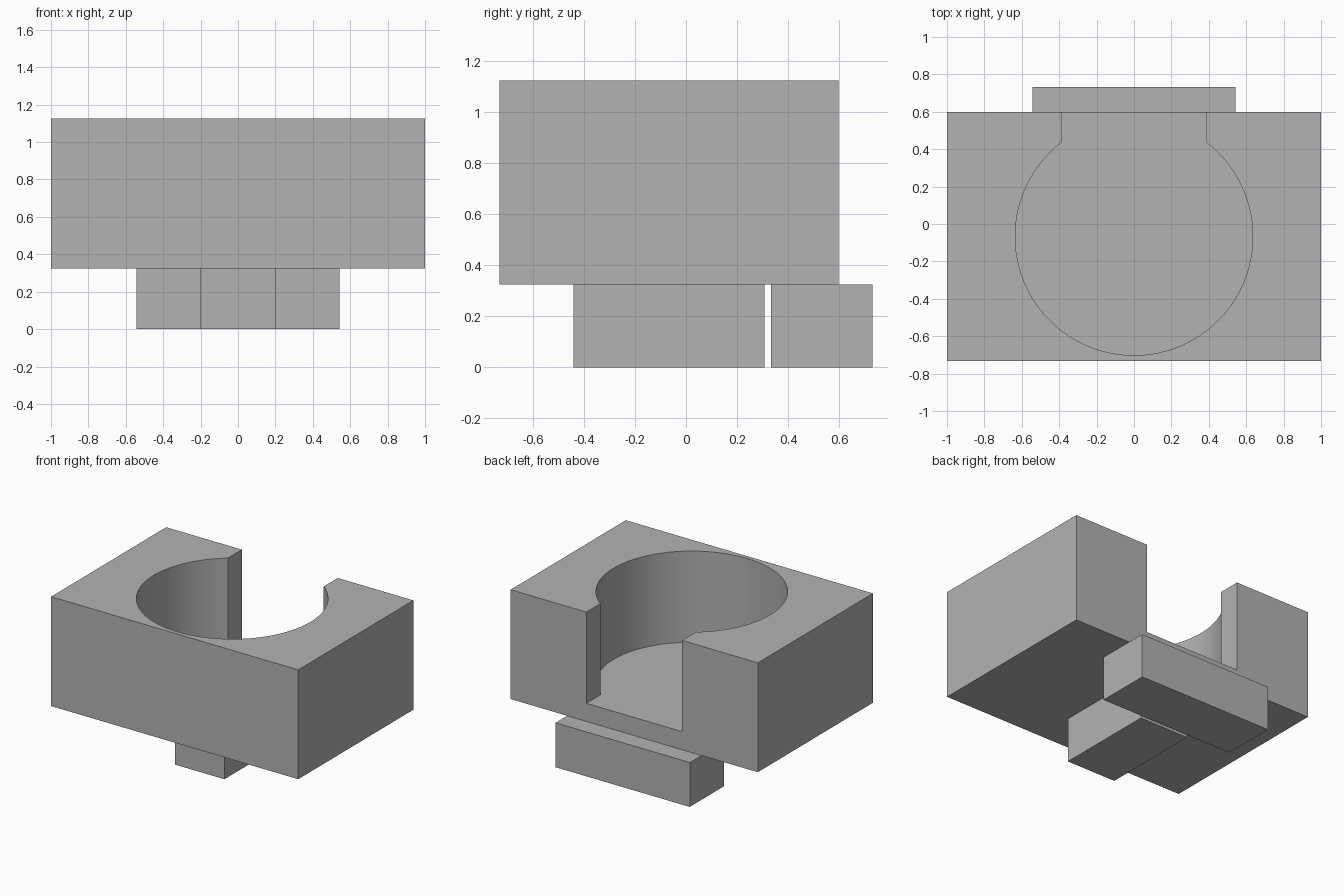
import bpy
import bmesh
import math

default_cube = bpy.data.objects.get("Cube")
if default_cube:
    bpy.data.objects.remove(default_cube, do_unlink=True)

grey = bpy.data.materials.new("plain_grey")
grey.use_nodes = True
GREY = (0.45, 0.45, 0.45, 1.0)
grey.diffuse_color = GREY
grey.node_tree.nodes["Principled BSDF"].inputs["Base Color"].default_value = GREY


def extrude_profile(name, points, z0, z1):
    """Solid made by extruding a flat outline from z0 up to z1."""
    bm = bmesh.new()
    base = bm.faces.new([bm.verts.new((x, y, z0)) for x, y in points])
    top = bmesh.ops.extrude_face_region(bm, geom=[base], use_keep_orig=True)["geom"]
    for v in (g for g in top if isinstance(g, bmesh.types.BMVert)):
        v.co.z = z1
    bmesh.ops.recalc_face_normals(bm, faces=bm.faces)
    mesh = bpy.data.meshes.new(name)
    bm.to_mesh(mesh)
    bm.free()
    mesh.materials.append(grey)
    obj = bpy.data.objects.new(name, mesh)
    bpy.context.collection.objects.link(obj)
    return obj


def box(name, half_width, y0, y1, z0, z1):
    outline = [(-half_width, y0), (half_width, y0), (half_width, y1), (-half_width, y1)]
    return extrude_profile(name, outline, z0, z1)


BODY_BOTTOM, BODY_TOP, FLOOR = 0.325, 1.125, 0.458
BACK, FRONT = 0.598, -0.732
CENTRE_Y = (BACK + FRONT) / 2
RADIUS, SLOT = 0.635, 0.388

# Main block
body = box("holder_body", 1.0, FRONT, BACK, BODY_BOTTOM, BODY_TOP)

# Keyhole pocket: round bore with a slot opening through the back
STEPS = 112
start = math.acos(SLOT / RADIUS)
sweep = math.pi + 2 * start
keyhole = []
for i in range(STEPS + 1):
    a = start - sweep * i / STEPS
    keyhole.append((RADIUS * math.cos(a), CENTRE_Y + RADIUS * math.sin(a)))
keyhole += [(-SLOT, BACK + 0.2), (SLOT, BACK + 0.2)]
cutter = extrude_profile("pocket_cutter", keyhole, FLOOR, BODY_TOP + 0.2)
cutter.hide_render = True

cut = body.modifiers.new("pocket", "BOOLEAN")
cut.operation = "DIFFERENCE"
cut.solver = "EXACT"
cut.object = cutter
bpy.ops.object.select_all(action="DESELECT")
body.select_set(True)
bpy.context.view_layer.objects.active = body
bpy.ops.object.modifier_apply(modifier=cut.name)
bpy.data.objects.remove(cutter, do_unlink=True)
bpy.ops.object.shade_smooth_by_angle(angle=math.radians(30))

# Mounting pieces under the block
box("mounting_tab", 0.2, -0.442, 0.308, 0.0, BODY_BOTTOM)
box("mounting_crossbar", 0.543, 0.334, 0.732, 0.0, BODY_BOTTOM)
